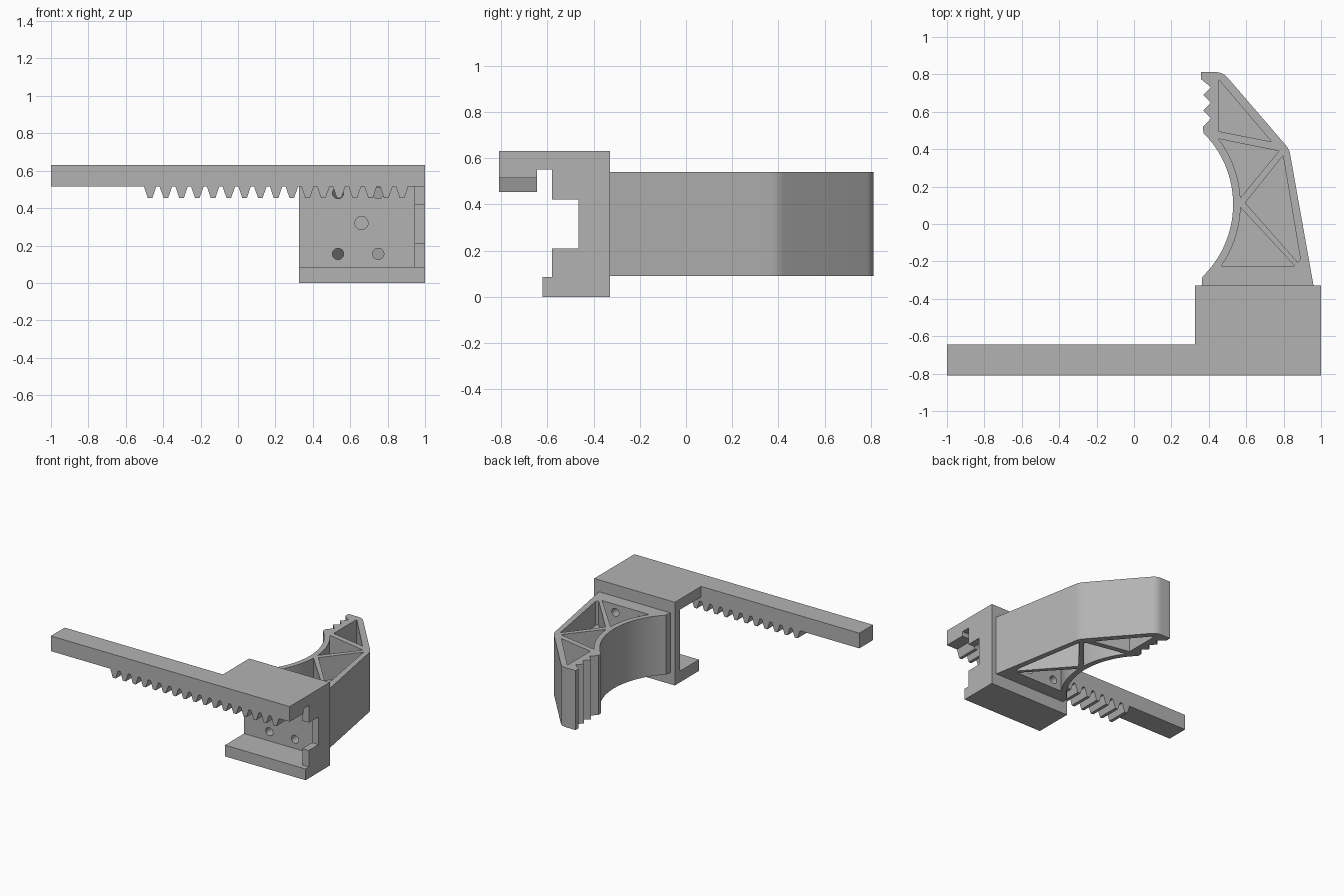
import bpy, bmesh
from math import cos, sin, pi, radians, atan2
from mathutils import Vector

if "Cube" in bpy.data.objects:
    bpy.data.objects.remove(bpy.data.objects["Cube"])

grey = bpy.data.materials.new("plain grey")
grey.use_nodes = True
colour = (0.45, 0.45, 0.45, 1)
grey.diffuse_color = colour
grey.node_tree.nodes["Principled BSDF"].inputs["Base Color"].default_value = colour


def prism(name, outline, lo, hi, axis):
    """Extrude a closed 2D outline between lo and hi along one axis."""
    place = {"x": lambda a, b, t: (t, a, b),
             "y": lambda a, b, t: (a, t, b),
             "z": lambda a, b, t: (a, b, t)}[axis]
    bm = bmesh.new()
    base = bm.faces.new([bm.verts.new(place(a, b, lo)) for a, b in outline])
    side = bmesh.ops.extrude_face_region(bm, geom=[base])["geom"]
    moved = [v for v in side if isinstance(v, bmesh.types.BMVert)]
    bmesh.ops.translate(bm, verts=moved, vec=place(0, 0, hi - lo))
    bmesh.ops.recalc_face_normals(bm, faces=bm.faces)
    mesh = bpy.data.meshes.new(name)
    bm.to_mesh(mesh)
    bm.free()
    mesh.materials.append(grey)
    obj = bpy.data.objects.new(name, mesh)
    bpy.context.collection.objects.link(obj)
    return obj


def activate(obj):
    bpy.ops.object.select_all(action="DESELECT")
    obj.select_set(True)
    bpy.context.view_layer.objects.active = obj


def cut(obj, cutter):
    mod = obj.modifiers.new("cut", "BOOLEAN")
    mod.operation = "DIFFERENCE"
    mod.solver = "EXACT"
    mod.object = cutter
    activate(obj)
    bpy.ops.object.modifier_apply(modifier=mod.name)
    bpy.data.objects.remove(cutter)


def arc(cx, cy, r, start, end, steps):
    return [(cx + r * cos(start + (end - start) * i / steps),
             cy + r * sin(start + (end - start) * i / steps)) for i in range(steps + 1)]


def rounded(before, corner, after, size, steps=6):
    """Curve that softens one corner of an outline."""
    c = Vector(corner)
    p = c + (Vector(before) - c).normalized() * size
    q = c + (Vector(after) - c).normalized() * size
    return [tuple(p.lerp(c, i / steps).lerp(c.lerp(q, i / steps), i / steps))
            for i in range(steps + 1)]


# Rack bar with gear teeth along its underside
PITCH, TEETH, FIRST = 0.0842, 17, -0.47
ROOT, TIP = 0.515, 0.453
rack = [(-1, 0.63), (-1, ROOT)]
for i in range(TEETH):
    x = FIRST + i * PITCH
    rack += [(x - 0.033, ROOT), (x - 0.012, TIP), (x + 0.012, TIP), (x + 0.033, ROOT)]
rack += [(1, ROOT), (1, 0.63)]
prism("rack_bar", rack, -0.81, -0.645, "y")

# Carriage: channel-shaped block with a notched stop at the outer end
carriage = prism("carriage_block",
                 [(-0.33, 0), (-0.62, 0), (-0.62, 0.085), (-0.39, 0.085), (-0.39, 0.55),
                  (-0.645, 0.55), (-0.645, 0.63), (-0.33, 0.63)], 0.325, 1, "x")
prism("end_stop",
      [(-0.39, 0.085), (-0.58, 0.085), (-0.58, 0.21), (-0.465, 0.21), (-0.465, 0.42),
       (-0.58, 0.42), (-0.58, 0.55), (-0.39, 0.55)], 0.945, 1, "x")

# Gripper finger: curved inner side, saw-tooth fingertip, tapered back
CX, CY, R = -0.008, 0.105, 0.538
tip, knuckle, heel = (0.475, 0.812), (0.83, 0.40), (0.96, -0.33)
outline = [(0.362, -0.33)] + arc(CX, CY, R, radians(-46), radians(45.3), 32)
outline += [(0.37, 0.52)]
for i in range(3):
    y = 0.565 + i * 0.083
    outline += [(0.412, y), (0.37, y + 0.042)]
outline[-1] = (0.357, 0.775)
outline += [(0.357, 0.812)]
outline += rounded((0.357, 0.812), tip, knuckle, 0.04)
outline += rounded(tip, knuckle, heel, 0.03)
outline += [heel]
finger = prism("gripper_finger", outline, 0.09, 0.54, "z")

# Lightening pockets between the ribs, mirrored about the middle web
INNER = R + 0.04


def inner_arc(y0, y1):
    a, b = ((y - CY) / INNER for y in (y0, y1))
    return arc(CX, CY, INNER, atan2(a, (1 - a * a) ** 0.5), atan2(b, (1 - b * b) ** 0.5), 14)


pockets = [
    [(0.455, 0.77), (0.455, 0.495), (0.735, 0.44)],
    inner_arc(0.14, 0.455) + [(0.775, 0.39)],
    [(0.595, 0.113), (0.80, 0.36), (0.79, 0.385), (0.89, -0.19), (0.875, -0.205)],
    inner_arc(-0.225, 0.088) + [(0.86, -0.225)],
]
pockets[2] = [(0.595, 0.113), (0.875, -0.205), (0.89, -0.19), (0.797, 0.365)]
for pocket in pockets:
    for lo, hi in ((0.0, 0.27), (0.36, 0.7)):
        cut(finger, prism("pocket_cutter", pocket, lo, hi, "z"))

# Screw holes through the carriage wall and finger base
holes = [(x, z, 0.03) for x in (0.535, 0.75) for z in (0.155, 0.48)] + [(0.66, 0.32, 0.035)]
for x, z, r in holes:
    for part in (carriage, finger):
        circle = arc(x, z, r, 0, 2 * pi, 24)[:-1]
        cut(part, prism("hole_cutter", circle, -0.45, -0.21, "y"))

for part in (carriage, finger):
    activate(part)
    bpy.ops.object.shade_smooth_by_angle(angle=radians(25))
